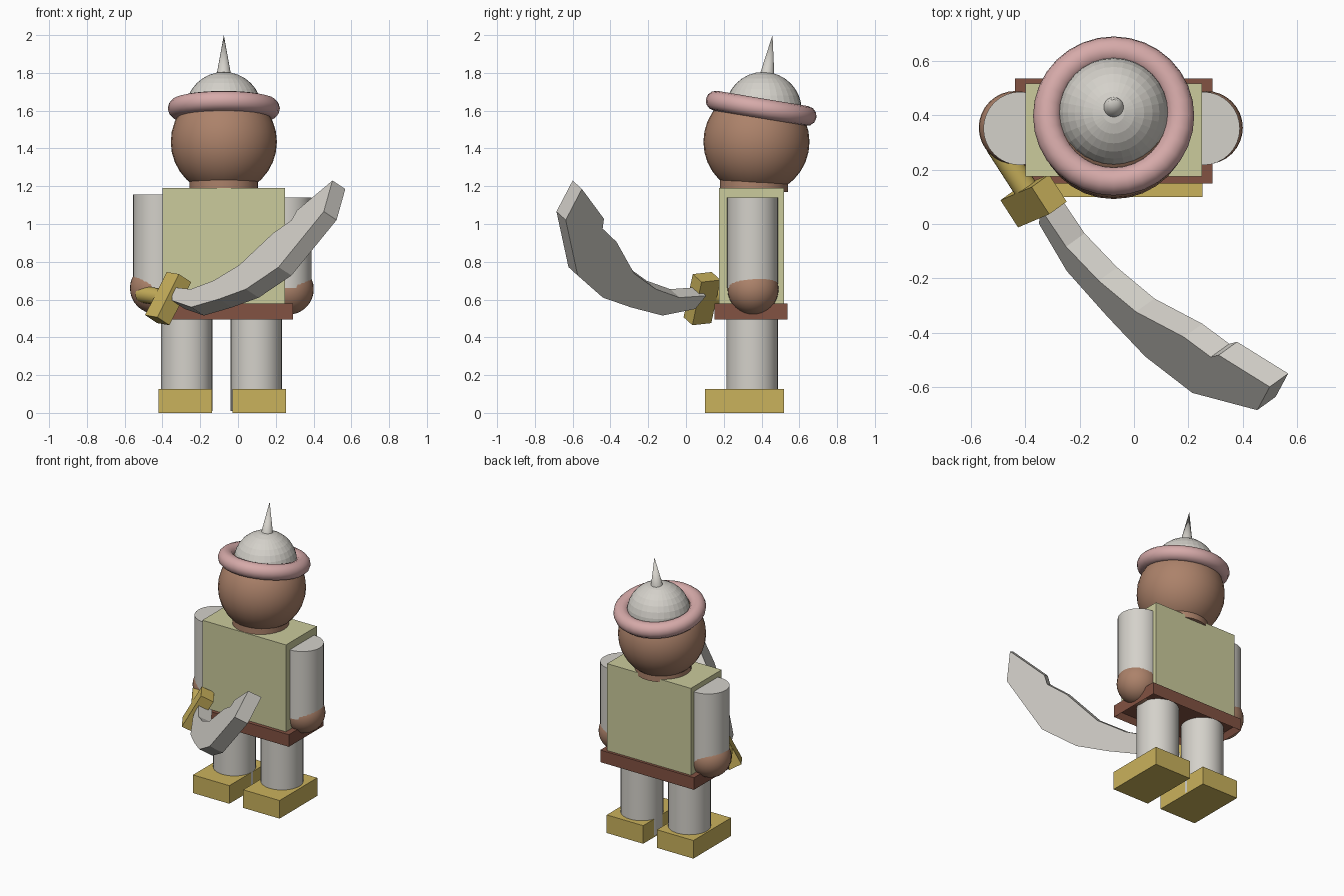
import bpy, bmesh, math
from mathutils import Vector, Matrix

if "Cube" in bpy.data.objects:
    bpy.data.objects.remove(bpy.data.objects["Cube"])


def mat(name, r, g, b):
    lin = lambda c: ((c / 255 + 0.055) / 1.055) ** 2.4
    m = bpy.data.materials.new(name)
    m.diffuse_color = (lin(r), lin(g), lin(b), 1)
    m.use_nodes = True
    m.node_tree.nodes["Principled BSDF"].inputs["Base Color"].default_value = m.diffuse_color
    return m


GREY = mat("pale grey", 212, 209, 202)
GREEN = mat("sage green", 203, 203, 156)
SKIN = mat("skin brown", 172, 130, 106)
BELT = mat("red brown", 130, 82, 66)
GOLD = mat("gold", 202, 178, 92)
PINK = mat("dusty pink", 214, 170, 169)

CX = -0.075  # body centre line


def finish(name, m, smooth=False):
    o = bpy.context.object
    o.name = name
    o.data.materials.append(m)
    if smooth:
        bpy.ops.object.shade_smooth_by_angle(angle=math.radians(35))
    return o


def box(name, m, lo, hi):
    lo, hi = Vector(lo), Vector(hi)
    bpy.ops.mesh.primitive_cube_add(size=1, location=(lo + hi) / 2)
    o = finish(name, m)
    o.data.transform(Matrix.Diagonal((*(hi - lo), 1)))
    return o


def rod(name, m, a, b, r1, r2=None, sides=32):
    a, b = Vector(a), Vector(b)
    bpy.ops.mesh.primitive_cone_add(
        vertices=sides, radius1=r1, radius2=r1 if r2 is None else r2,
        depth=(b - a).length, location=(a + b) / 2,
        rotation=(b - a).to_track_quat('Z', 'Y').to_euler())
    return finish(name, m, True)


def ball(name, m, c, r, smooth=True):
    bpy.ops.mesh.primitive_uv_sphere_add(segments=32, ring_count=16, radius=r, location=c)
    return finish(name, m, smooth)


# Torso
box("torso", GREEN, (-0.40, 0.175, 0.57), (0.25, 0.518, 1.19))

# Belt with a shallow recess underneath
belt = box("belt", BELT, (-0.438, 0.15, 0.495), (0.29, 0.537, 0.58))
bm = bmesh.new()
bm.from_mesh(belt.data)
bottom = min(bm.faces, key=lambda f: f.calc_center_median().z)
bmesh.ops.inset_region(bm, faces=[bottom], thickness=0.03)
bmesh.ops.translate(bm, verts=bottom.verts, vec=(0, 0, 0.04))
bm.to_mesh(belt.data)
bm.free()

# Legs and feet
for side, x, x0, x1 in (("right", -0.272, -0.42, -0.137), ("left", 0.097, -0.03, 0.253)):
    rod(side + "_leg", GREY, (x, 0.35, 0.01), (x, 0.35, 0.56), 0.136)
    box(side + "_foot", GOLD, (x0, 0.10, 0), (x1, 0.518, 0.127))

# Arms and hands
for side, x, top, hx, hz in (("right", -0.42, 1.155, -0.437, 0.66), ("left", 0.255, 1.14, 0.266, 0.655)):
    rod(side + "_arm", GREY, (x, 0.352, 0.66), (x, 0.352, top), 0.135)
    ball(side + "_hand", SKIN, (hx, 0.355, hz), 0.135)

# Neck and head
rod("neck", SKIN, (CX, 0.36, 1.17), (CX, 0.36, 1.24), 0.181)
ball("head", SKIN, (CX, 0.373, 1.435), 0.281)

# Helmet: dome, tilted padded brim, spike
ball("helmet_dome", GREY, (CX, 0.41, 1.602), 0.203, False)
bpy.ops.mesh.primitive_torus_add(
    major_radius=0.244, minor_radius=0.053, major_segments=32, minor_segments=12,
    location=(CX, 0.398, 1.612), rotation=(math.radians(-9.5), 0, 0))
finish("helmet_brim", PINK, True)
rod("helmet_spike", GREY, (CX, 0.427, 1.77), (CX, 0.458, 2.0), 0.042, 0, 24)

# Sword frame: n = blade thickness, g = guard length, d = blade direction
n = Vector((0.715, 0.515, -0.47)).normalized()
g = Vector((0.46, 0.20, 0.865))
g = (g - n * g.dot(n)).normalized()
d = n.cross(g)
hub = Vector((-0.37, 0.085, 0.605))

# Guard and grip
guard = box("sword_guard", GOLD, (-0.045, -0.13, -0.06), (0.045, 0.13, 0.06))
guard.matrix_world = Matrix.Translation(hub) @ Matrix((n, g, d)).transposed().to_4x4()
rod("sword_grip", GOLD, hub, hub - d * 0.25, 0.045, sides=24)

# Blade: outline drawn in the front view, laid on the tilted sword plane
outline = [(0.50, 1.23), (0.312, 1.072), (0.283, 1.02), (0.184, 0.95), (0.007, 0.783),
           (-0.13, 0.70), (-0.25, 0.655), (-0.345, 0.665), (-0.35, 0.595),
           (-0.248, 0.56), (-0.10, 0.603), (0.042, 0.655), (0.215, 0.772), (0.454, 1.066)]
tip = Vector((0.50, -0.60, 1.23))
bm = bmesh.new()
pts = []
for x, z in outline:
    y = tip.y - (n.x * (x - tip.x) + n.z * (z - tip.z)) / n.y
    pts.append(bm.verts.new((x, y, z)))
face = bm.faces.new(pts)
ext = bmesh.ops.extrude_face_region(bm, geom=[face], use_keep_orig=True)
bmesh.ops.translate(bm, vec=n * 0.095,
                    verts=[v for v in ext["geom"] if isinstance(v, bmesh.types.BMVert)])
bmesh.ops.recalc_face_normals(bm, faces=bm.faces)
me = bpy.data.meshes.new("sword_blade")
bm.to_mesh(me)
bm.free()
me.materials.append(GREY)
bpy.context.collection.objects.link(bpy.data.objects.new("sword_blade", me))
